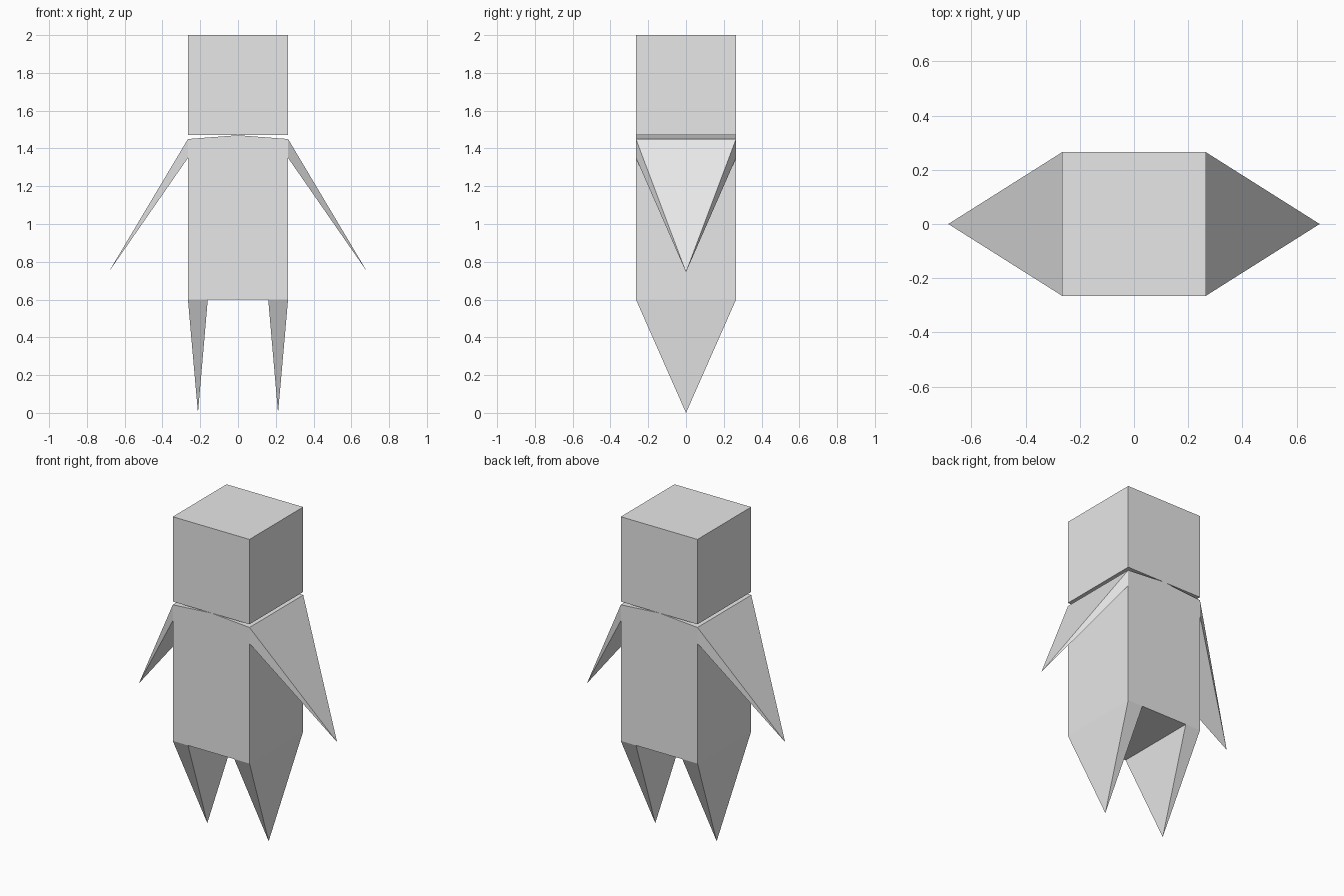
import bpy

old = bpy.data.objects.get("Cube")
if old:
    bpy.data.objects.remove(old, do_unlink=True)

# Single flat colour
grey = bpy.data.materials.new("light_grey")
grey.use_nodes = True
colour = (0.8, 0.8, 0.8, 1.0)
grey.diffuse_color = colour
grey.node_tree.nodes["Principled BSDF"].inputs["Base Color"].default_value = colour

W = 0.265        # half width and half depth of the figure
HIP, SHOULDER, NECK, CROWN = 0.60, 1.45, 1.47, 2.0


def add_mesh(name, verts, faces):
    mesh = bpy.data.meshes.new(name)
    mesh.from_pydata(verts, [], faces)
    mesh.validate()
    mesh.materials.append(grey)
    obj = bpy.data.objects.new(name, mesh)
    bpy.context.collection.objects.link(obj)
    # consistent outward normals
    bpy.context.view_layer.objects.active = obj
    bpy.ops.object.mode_set(mode='EDIT')
    bpy.ops.mesh.select_all(action='SELECT')
    bpy.ops.mesh.normals_make_consistent(inside=False)
    bpy.ops.object.mode_set(mode='OBJECT')
    return obj


def prism(name, profile):
    """Extrude an x-z profile through the full depth."""
    n = len(profile)
    verts = [(x, y, z) for y in (-W, W) for x, z in profile]
    sides = [(i, (i + 1) % n, n + (i + 1) % n, n + i) for i in range(n)]
    return add_mesh(name, verts, [range(n), range(n, 2 * n)] + sides)


def spike(name, base, tip):
    """Four-sided pyramid whose base is an x-z edge spanning the depth."""
    (x0, z0), (x1, z1) = base
    verts = [(x0, -W, z0), (x0, W, z0), (x1, W, z1), (x1, -W, z1), tip]
    return add_mesh(name, verts, [(0, 1, 2, 3)] +
                    [(i, (i + 1) % 4, 4) for i in range(4)])


# Cubic head, and torso with a shallow ridge that touches it
prism("head", [(-W, NECK), (W, NECK), (W, CROWN), (-W, CROWN)])
prism("torso", [(-W, HIP), (W, HIP), (W, SHOULDER), (0, NECK), (-W, SHOULDER)])

# Tapered arms and legs on both sides
for side, s in (("left", 1), ("right", -1)):
    spike(side + "_arm", [(s * W, SHOULDER), (s * W, 1.35)], (s * 0.685, 0, 0.745))
    spike(side + "_leg", [(s * W, HIP), (s * 0.16, HIP)], (s * 0.212, 0, 0))
